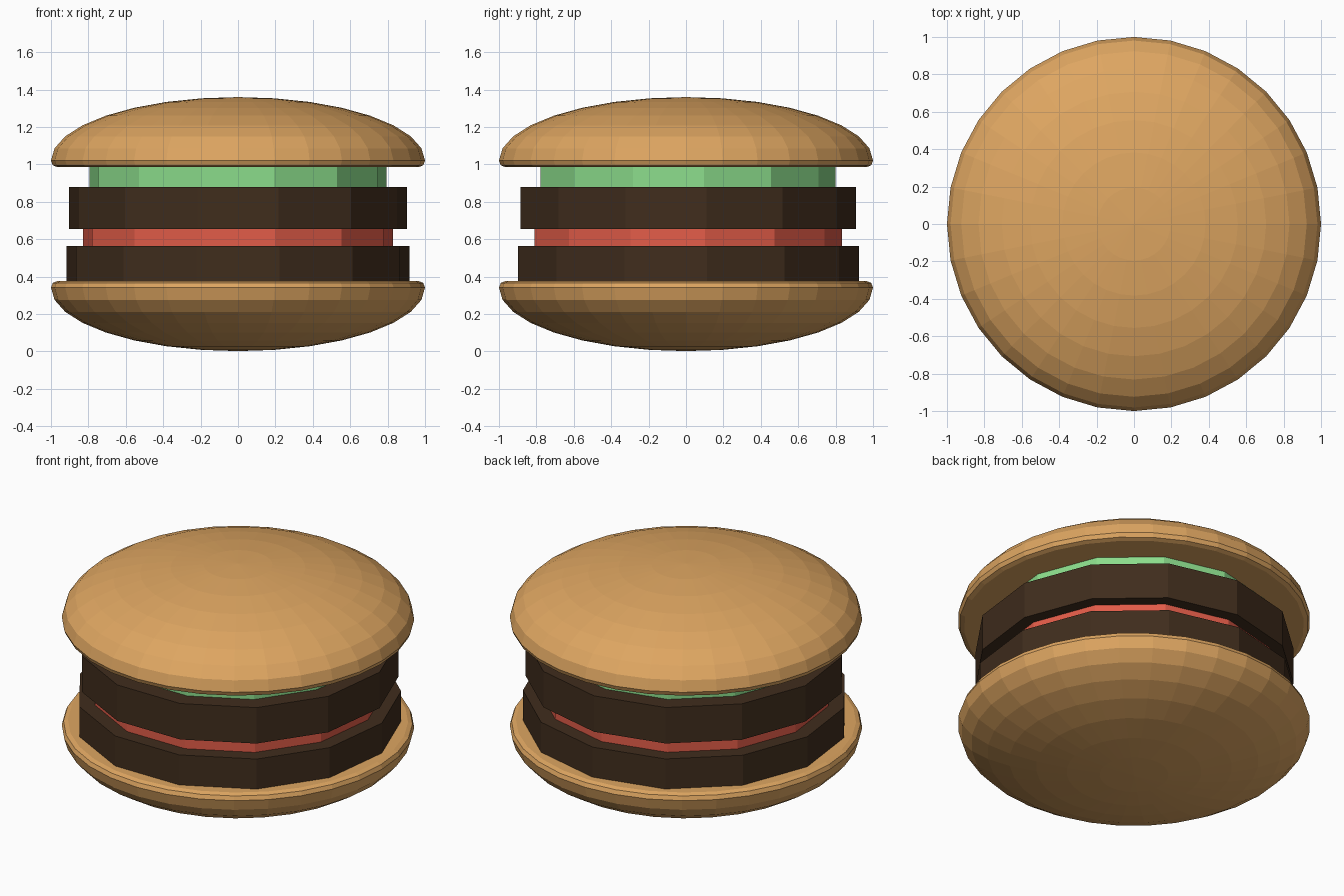
import bpy, bmesh, math

if "Cube" in bpy.data.objects:
    bpy.data.objects.remove(bpy.data.objects["Cube"])


def make_object(name, bm, color):
    bmesh.ops.recalc_face_normals(bm, faces=bm.faces)
    mesh = bpy.data.meshes.new(name)
    bm.to_mesh(mesh)
    bm.free()
    mat = bpy.data.materials.new(name + "_color")
    mat.diffuse_color = (*color, 1)
    mat.use_nodes = True
    mat.node_tree.nodes["Principled BSDF"].inputs["Base Color"].default_value = mat.diffuse_color
    mesh.materials.append(mat)
    obj = bpy.data.objects.new(name, mesh)
    bpy.context.collection.objects.link(obj)
    return obj


def bun(name, z_rim, side):
    """Flattened half sphere with a small rounded rim; side is +1 up, -1 down."""
    profile = [(0.965, -0.035), (0.99, -0.025)]
    for i in range(8):
        a = math.radians(11.25 * i)
        profile.append((math.cos(a), 0.34 * math.sin(a)))
    n = 32
    bm = bmesh.new()
    rings = []
    for r, z in profile:
        rings.append([bm.verts.new((r * math.cos(math.tau * k / n),
                                    r * math.sin(math.tau * k / n),
                                    z_rim + side * z)) for k in range(n)])
    for a, b in zip(rings, rings[1:]):
        for k in range(n):
            j = (k + 1) % n
            bm.faces.new((a[k], a[j], b[j], b[k]))
    pole = bm.verts.new((0, 0, z_rim + side * 0.34))
    for k in range(n):
        bm.faces.new((rings[-1][k], rings[-1][(k + 1) % n], pole))
    bm.faces.new(rings[0])
    return make_object(name, bm, (0.73, 0.38, 0.12))


def layer(name, radius, z0, z1, color):
    """Thirteen-sided slab with one corner pointing to the back."""
    bm = bmesh.new()
    bmesh.ops.create_cone(bm, cap_ends=True, segments=13, radius1=radius,
                          radius2=radius, depth=z1 - z0)
    for v in bm.verts:
        v.co.z += (z0 + z1) / 2
    # turn so that a corner lies on +y
    first = bm.verts[:][0].co
    turn = math.pi / 2 - math.atan2(first.y, first.x)
    c, s = math.cos(turn), math.sin(turn)
    for v in bm.verts:
        x, y = v.co.x, v.co.y
        v.co.x, v.co.y = c * x - s * y, s * x + c * y
    return make_object(name, bm, color)


MEAT = (0.051, 0.026, 0.012)

# buns
bun("bottom_bun", 0.342, -1)
bun("top_bun", 1.02, 1)

# fillings from the bottom up
layer("lower_patty", 0.925, 0.375, 0.565, MEAT)
layer("tomato", 0.835, 0.565, 0.655, (0.76, 0.107, 0.065))
layer("upper_patty", 0.91, 0.655, 0.88, MEAT)
layer("lettuce", 0.80, 0.88, 0.987, (0.26, 0.72, 0.26))
